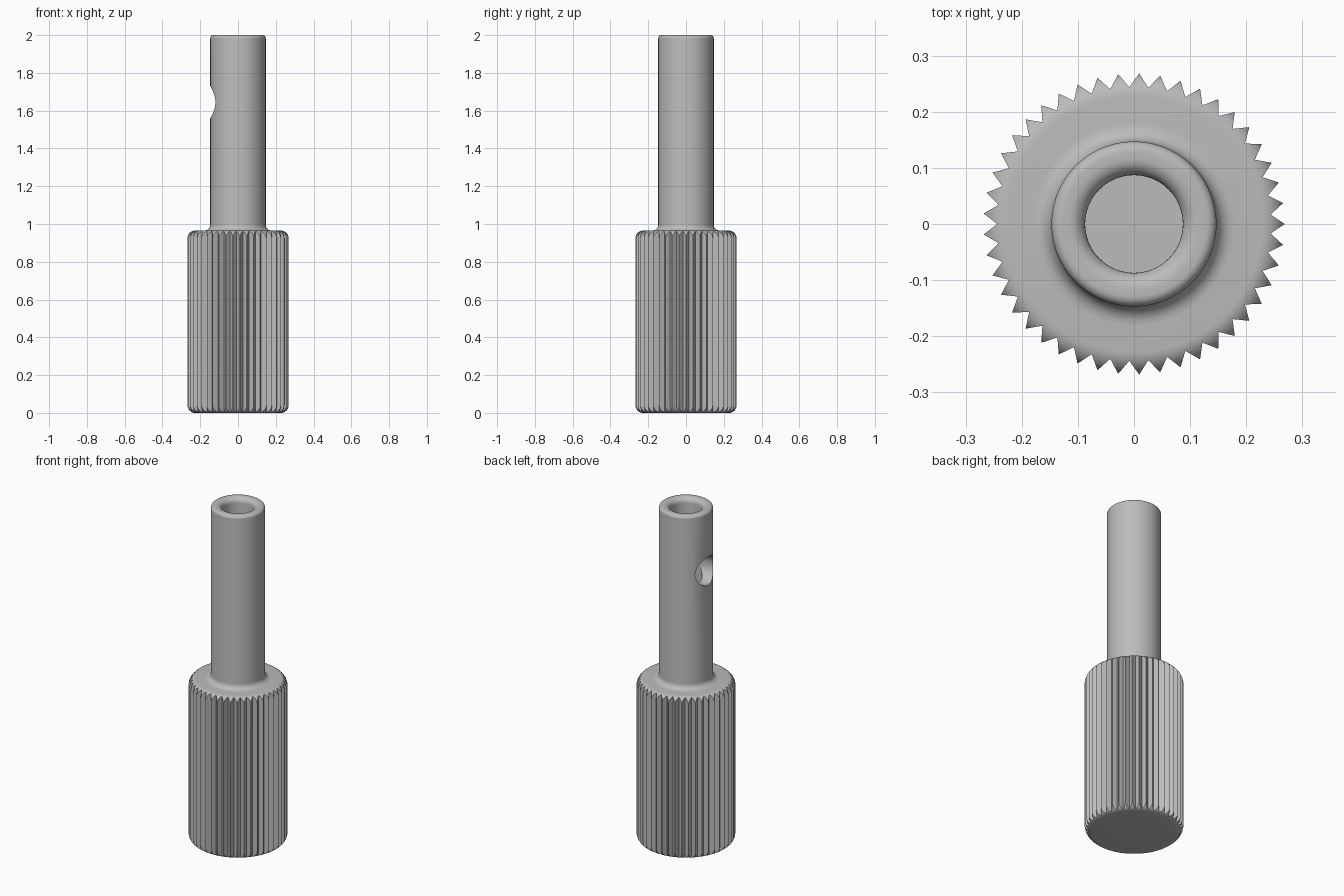
import bpy, bmesh, math
from mathutils import Matrix

default = bpy.data.objects.get("Cube")
if default:
    bpy.data.objects.remove(default)

GREY = (0.5, 0.5, 0.5, 1.0)
metal = bpy.data.materials.new("plain_grey")
metal.use_nodes = True
metal.diffuse_color = GREY
metal.node_tree.nodes["Principled BSDF"].inputs["Base Color"].default_value = GREY


def arc(r, z, radius, start, end, steps=8):
    """Profile points on a rounded corner, angles in degrees."""
    angles = [math.radians(start + (end - start) * i / steps) for i in range(steps + 1)]
    return [(r + radius * math.cos(a), z + radius * math.sin(a)) for a in angles]


def add_object(name, bm):
    bmesh.ops.recalc_face_normals(bm, faces=bm.faces[:])
    mesh = bpy.data.meshes.new(name)
    bm.to_mesh(mesh)
    bm.free()
    obj = bpy.data.objects.new(name, mesh)
    bpy.context.collection.objects.link(obj)
    mesh.materials.append(metal)
    return obj


def lathe(name, profile, segments):
    """Spin an (r, z) profile that starts and ends on the axis."""
    bm = bmesh.new()
    verts = [bm.verts.new((r, 0, z)) for r, z in profile]
    edges = [bm.edges.new(pair) for pair in zip(verts, verts[1:])]
    bmesh.ops.spin(bm, geom=verts + edges, cent=(0, 0, 0), axis=(0, 0, 1),
                   angle=math.tau, steps=segments, use_duplicate=False)
    bmesh.ops.remove_doubles(bm, verts=bm.verts[:], dist=1e-5)
    return add_object(name, bm)


def boolean(obj, cutter, operation):
    mod = obj.modifiers.new("cut", 'BOOLEAN')
    mod.object, mod.operation, mod.solver = cutter, operation, 'EXACT'
    bpy.context.view_layer.objects.active = obj
    bpy.ops.object.modifier_apply(modifier=mod.name)
    bpy.data.objects.remove(cutter)


# Knurled grip: rounded cylinder trimmed by a toothed prism
TEETH, TIP, VALLEY, GRIP_TOP, ROUND = 45, 0.268, 0.244, 0.965, 0.04
grip = lathe("knurled_grip",
             [(0, 0)] + arc(TIP - ROUND, ROUND, ROUND, -90, 0)
             + arc(TIP - ROUND, GRIP_TOP - ROUND, ROUND, 0, 90) + [(0, GRIP_TOP)], 180)

bm = bmesh.new()
ring = []
for i in range(TEETH * 2):
    a = math.tau * i / (TEETH * 2)
    r = VALLEY if i % 2 else TIP + 0.0005
    ring.append(bm.verts.new((r * math.cos(a), r * math.sin(a), -0.1)))
base = bm.faces.new(ring)
top = bmesh.ops.extrude_face_region(bm, geom=[base])["geom"]
bmesh.ops.translate(bm, vec=(0, 0, 1.2),
                    verts=[v for v in top if isinstance(v, bmesh.types.BMVert)])
boolean(grip, add_object("tooth_cutter", bm), 'INTERSECT')

# Hollow stem with a fillet at its foot and a rounded lip
OUTER, BORE, FOOT, LIP_OUT, LIP_IN, FLOOR = 0.147, 0.087, 0.032, 0.018, 0.03, 1.5
stem = lathe("hollow_stem",
             [(0, 0.9), (OUTER + FOOT, 0.9)]
             + arc(OUTER + FOOT, GRIP_TOP + FOOT, FOOT, 270, 180)
             + arc(OUTER - LIP_OUT, 2 - LIP_OUT, LIP_OUT, 0, 90)
             + arc(BORE + LIP_IN, 2 - LIP_IN, LIP_IN, 90, 180)
             + [(BORE, FLOOR), (0, FLOOR)], 96)

# Round side hole opening into the bore
bm = bmesh.new()
bmesh.ops.create_cone(bm, cap_ends=True, segments=64, radius1=0.085, radius2=0.085, depth=0.3,
                      matrix=Matrix.Translation((-0.15, 0, 1.645))
                      @ Matrix.Rotation(math.pi / 2, 4, 'Y'))
boolean(stem, add_object("hole_cutter", bm), 'DIFFERENCE')

# Smooth curves, sharp edges
for obj in bpy.context.view_layer.objects:
    obj.select_set(obj in (grip, stem))
bpy.context.view_layer.objects.active = grip
bpy.ops.object.shade_smooth_by_angle(angle=math.radians(30))
